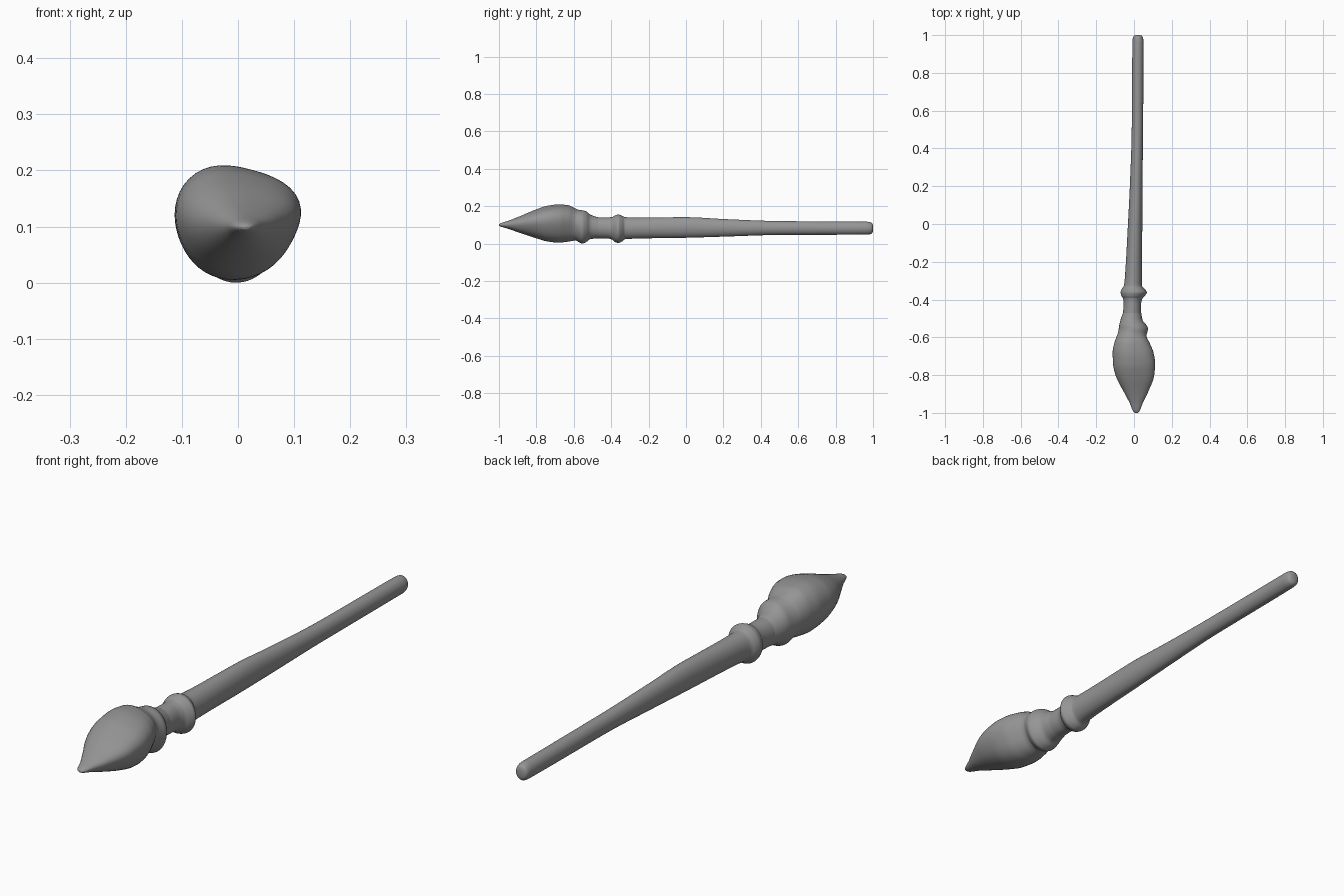
import bpy, bmesh, math

if "Cube" in bpy.data.objects:
    bpy.data.objects.remove(bpy.data.objects["Cube"])

# Section outlines: plain circle, and the lopsided bristle outline (unit box)
N = 48
CIRCLE = [(math.cos(2 * math.pi * i / N), math.sin(2 * math.pi * i / N)) for i in range(N)]
LUMP_PTS = [(1, 0.36), (0.84, 0.66), (0.45, 0.83), (0.05, 0.95), (-0.4, 1), (-0.83, 0.72), (-1, 0.2),
            (-0.9, -0.33), (-0.71, -0.69), (-0.42, -0.93), (0.02, -1), (0.48, -0.85),
            (0.8, -0.38), (0.96, 0.05)]

GREY = bpy.data.materials.new("dark_grey")
GREY.diffuse_color = (0.3, 0.3, 0.3, 1)
GREY.use_nodes = True
GREY.node_tree.nodes["Principled BSDF"].inputs["Base Color"].default_value = GREY.diffuse_color


def radius_at(a):
    """Distance from the centre to the bristle outline in direction a."""
    angs = [(math.atan2(z, x) - a) % (2 * math.pi) for x, z in LUMP_PTS]
    i = angs.index(min(angs))
    n = len(LUMP_PTS)
    r0, r1, r2, r3 = [math.hypot(*LUMP_PTS[(i + k) % n]) for k in (-2, -1, 0, 1)]
    prev = 2 * math.pi - angs[i - 1]
    t = prev / (prev + angs[i])
    return r1 + 0.5 * t * (r2 - r0 + t * (2 * r0 - 5 * r1 + 4 * r2 - r3 + t * (3 * (r1 - r2) + r3 - r0)))


def lump_outline():
    """Relaxed bristle outline, fitted back to the unit box."""
    rad = [radius_at(math.atan2(s, c)) for c, s in CIRCLE]
    for _ in range(8):
        rad = [(rad[i - 1] + 2 * rad[i] + rad[(i + 1) % N]) / 4 for i in range(N)]
    xs = [c[0] * r for c, r in zip(CIRCLE, rad)]
    zs = [c[1] * r for c, r in zip(CIRCLE, rad)]

    def fit(v):
        return [(2 * q - max(v) - min(v)) / (max(v) - min(v)) for q in v]
    return list(zip(fit(xs), fit(zs)))


LUMP = lump_outline()


def smooth_rows(rows, steps):
    """Monotone cubic interpolation of the section rows along y."""
    n = len(rows)
    slopes = [[(b[k] - a[k]) / (b[0] - a[0]) for k in range(len(a))] for a, b in zip(rows, rows[1:])]

    def tangent(i, k):
        if i in (0, n - 1):
            return slopes[0 if i == 0 else -1][k]
        a, b = slopes[i - 1][k], slopes[i][k]
        return 0 if a * b <= 0 else 2 * a * b / (a + b)

    out = []
    for i in range(n - 1):
        h = rows[i + 1][0] - rows[i][0]
        for s in range(steps + (i == n - 2)):
            t = s / steps
            row = [rows[i][0] + h * t]
            for k in range(1, len(rows[0])):
                row.append((2*t**3 - 3*t*t + 1) * rows[i][k] + (t**3 - 2*t*t + t) * h * tangent(i, k)
                           + (3*t*t - 2*t**3) * rows[i + 1][k] + (t**3 - t*t) * h * tangent(i + 1, k))
            out.append(row)
    return out


def loft(name, rows, cap_first=False, cap_last=False):
    """Rows: y, left x, right x, low z, high z, blend to bristle outline."""
    bm = bmesh.new()
    rings = []
    for y, x0, x1, z0, z1, w in smooth_rows(rows, 5):
        rings.append([bm.verts.new(((x0 + x1) / 2 + (x1 - x0) / 2 * (c[0] * (1 - w) + l[0] * w), y,
                                    (z0 + z1) / 2 + (z1 - z0) / 2 * (c[1] * (1 - w) + l[1] * w)))
                      for c, l in zip(CIRCLE, LUMP)])
    # Wind the faces so that normals point outwards
    for a, b in zip(rings, rings[1:]):
        for i in range(N):
            j = (i + 1) % N
            bm.faces.new((a[i], b[i], b[j], a[j]))
    if cap_first:
        bm.faces.new(rings[0])
    if cap_last:
        bm.faces.new(rings[-1][::-1])
    me = bpy.data.meshes.new(name)
    bm.to_mesh(me)
    bm.free()
    for p in me.polygons:
        p.use_smooth = True
    me.materials.append(GREY)
    ob = bpy.data.objects.new(name, me)
    bpy.context.collection.objects.link(ob)
    return ob


NECK = (-0.47, -0.058, 0.038, 0.028, 0.14, 0)

# Handle with its raised ring
loft("handle", [
    NECK,
    (-0.42, -0.055, 0.038, 0.027, 0.14, 0),
    (-0.395, -0.058, 0.045, 0.021, 0.142, 0),
    (-0.38, -0.067, 0.058, 0.008, 0.15, 0),
    (-0.362, -0.071, 0.068, 0.003, 0.155, 0),
    (-0.345, -0.066, 0.058, 0.009, 0.15, 0),
    (-0.325, -0.053, 0.042, 0.023, 0.141, 0),
    (-0.25, -0.046, 0.042, 0.027, 0.139, 0),
    (0.0, -0.032, 0.044, 0.031, 0.141, 0),
    (0.2, -0.022, 0.045, 0.037, 0.131, 0),
    (0.5, -0.012, 0.048, 0.046, 0.12, 0),
    (0.8, -0.01, 0.05, 0.047, 0.118, 0),
    (0.965, -0.008, 0.051, 0.048, 0.117, 0),
    (0.985, -0.006, 0.048, 0.05, 0.114, 0),
    (0.996, 0.0, 0.042, 0.057, 0.107, 0),
    (1.0, 0.01, 0.032, 0.067, 0.097, 0),
], cap_last=True)

# Bristle head with its collar
loft("bristle_head", [
    (-1.0, 0.006, 0.021, 0.095, 0.103, 0),
    (-0.992, -0.004, 0.028, 0.091, 0.108, 0.1),
    (-0.95, -0.022, 0.046, 0.079, 0.122, 0.4),
    (-0.9, -0.048, 0.07, 0.061, 0.141, 0.8),
    (-0.8, -0.098, 0.107, 0.028, 0.183, 1),
    (-0.74, -0.111, 0.112, 0.011, 0.202, 1),
    (-0.68, -0.113, 0.103, 0.005, 0.209, 1),
    (-0.63, -0.104, 0.083, 0.01, 0.205, 1),
    (-0.59, -0.09, 0.066, 0.016, 0.187, 0.7),
    (-0.575, -0.085, 0.07, 0.009, 0.181, 0.4),
    (-0.555, -0.081, 0.075, 0.0, 0.178, 0.2),
    (-0.535, -0.078, 0.066, 0.007, 0.173, 0.1),
    (-0.51, -0.072, 0.046, 0.024, 0.154, 0),
    NECK,
], cap_first=True)
